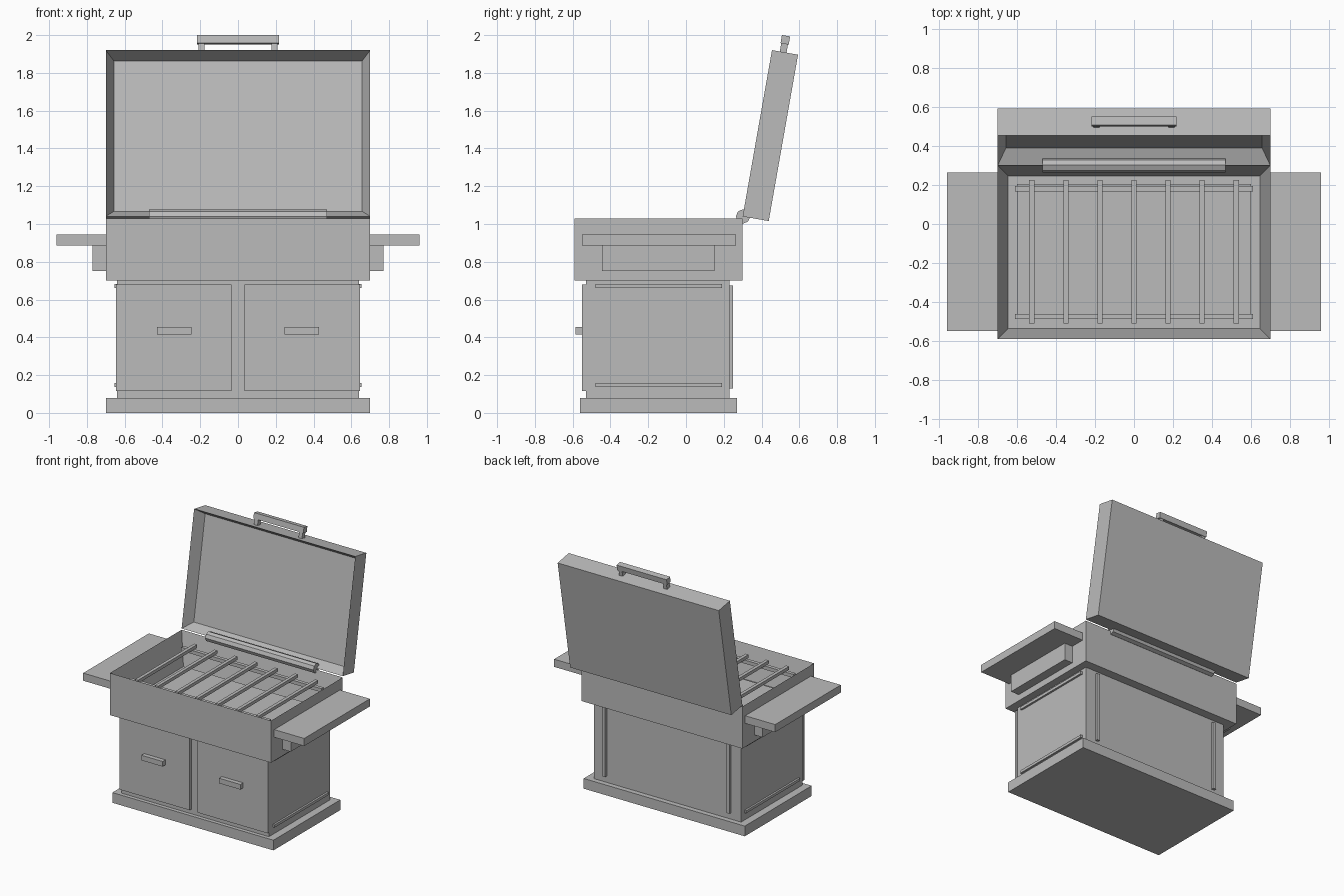
import bpy, bmesh, math
from mathutils import Matrix, Vector

cube = bpy.data.objects.get("Cube")
if cube:
    bpy.data.objects.remove(cube, do_unlink=True)

grey = bpy.data.materials.new("plain_grey")
grey.use_nodes = True
colour = (0.5, 0.5, 0.5, 1)
grey.diffuse_color = colour
grey.node_tree.nodes["Principled BSDF"].inputs["Base Color"].default_value = colour


def finish(name, bm, matrix=None):
    mesh = bpy.data.meshes.new(name)
    bm.to_mesh(mesh)
    bm.free()
    mesh.materials.append(grey)
    ob = bpy.data.objects.new(name, mesh)
    bpy.context.collection.objects.link(ob)
    if matrix:
        ob.matrix_world = matrix
    return ob


def box(name, x, y, z, matrix=None, hollow=None, rim=0, depth=0):
    """Box from (min, max) ranges; hollow is the direction of a recessed face."""
    bm = bmesh.new()
    bmesh.ops.create_cube(bm, size=1)
    for v in bm.verts:
        v.co = [r[0] if c < 0 else r[1] for c, r in zip(v.co, (x, y, z))]
    bm.normal_update()
    if hollow:
        direction = Vector(hollow)
        face = max(bm.faces, key=lambda f: f.normal.dot(direction))
        bmesh.ops.inset_region(bm, faces=[face], thickness=rim)
        bmesh.ops.translate(bm, verts=face.verts[:], vec=direction * -depth)
    return finish(name, bm, matrix)


def pair(name, x, y, z, matrix=None):
    """Matching boxes on the left and right sides."""
    box("left_" + name, x, y, z, matrix)
    box("right_" + name, (-x[1], -x[0]), y, z, matrix)


# Cabinet
box("base_plinth", (-0.70, 0.70), (-0.56, 0.27), (0, 0.08))
box("cabinet", (-0.64, 0.64), (-0.53, 0.23), (0.08, 0.70))
pair("door", (0.035, 0.645), (-0.55, -0.53), (0.115, 0.68))
pair("door_handle", (0.245, 0.43), (-0.585, -0.55), (0.415, 0.455))
pair("lower_side_rail", (0.64, 0.655), (-0.48, 0.19), (0.137, 0.158))
pair("upper_side_rail", (0.64, 0.655), (-0.48, 0.19), (0.66, 0.682))
pair("back_strip", (0.527, 0.553), (0.23, 0.25), (0.13, 0.675))

# Firebox with coal tray and grate
box("firebox", (-0.70, 0.70), (-0.59, 0.30), (0.70, 1.03),
    hollow=(0, 0, 1), rim=0.075, depth=0.255)
box("coal_tray", (-0.60, 0.60), (-0.487, 0.205), (0.775, 0.80))
for end, y in (("front", -0.475), ("back", 0.18)):
    box(end + "_grate_rail", (-0.61, 0.61), (y - 0.014, y + 0.014), (0.94, 0.968))
for i in range(7):
    x = (i - 3) * 0.175
    box("grate_bar", (x - 0.013, x + 0.013), (-0.51, 0.225), (0.968, 0.993))

# Side shelves
pair("shelf", (0.70, 0.96), (-0.55, 0.265), (0.885, 0.945))
pair("shelf_bracket", (0.70, 0.77), (-0.445, 0.15), (0.75, 0.885))

# Hinge rod
bm = bmesh.new()
bmesh.ops.create_cone(bm, cap_ends=True, segments=8, radius1=0.038,
                      radius2=0.038, depth=0.94)
finish("hinge", bm, Matrix.Translation((0, 0.302, 1.04)) @ Matrix.Rotation(math.pi / 2, 4, "Y"))

# Open lid, leaning back, with its handle
lean = Matrix.Translation((0, 0.30, 1.04)) @ Matrix.Rotation(math.radians(-10), 4, "X")
box("lid", (-0.70, 0.70), (0, 0.14), (0, 0.894), lean,
    hollow=(0, -1, 0), rim=0.06, depth=0.085)
pair("lid_handle_post", (0.178, 0.208), (0.042, 0.078), (0.894, 0.94), lean)
box("lid_handle_bar", (-0.217, 0.217), (0.038, 0.082), (0.938, 0.982), lean)
